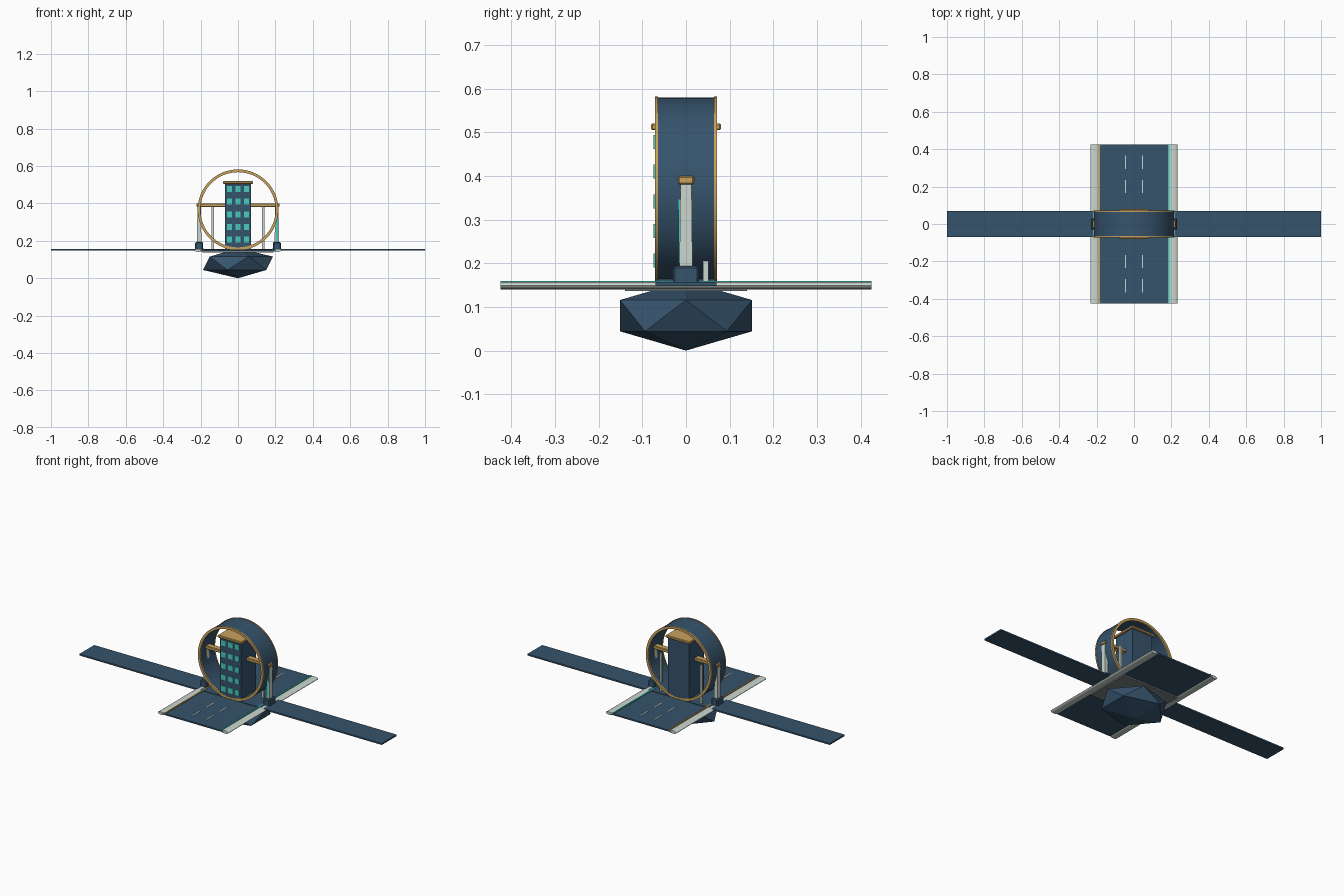
import bpy, bmesh, math
from mathutils import Matrix

if "Cube" in bpy.data.objects:
    bpy.data.objects.remove(bpy.data.objects["Cube"])


def mat(name, rgb):
    m = bpy.data.materials.new(name)
    m.diffuse_color = (*rgb, 1)
    m.use_nodes = True
    m.node_tree.nodes["Principled BSDF"].inputs["Base Color"].default_value = m.diffuse_color
    return m


NAVY = mat("navy", (0.037, 0.088, 0.150))
GOLD = mat("gold", (0.580, 0.360, 0.110))
TEAL = mat("teal", (0.060, 0.610, 0.510))
PALE = mat("pale_grey", (0.600, 0.670, 0.620))
GREY = mat("mid_grey", (0.200, 0.230, 0.240))


def finish(name, bm, material, smooth=False):
    bmesh.ops.recalc_face_normals(bm, faces=bm.faces[:])
    me = bpy.data.meshes.new(name)
    bm.to_mesh(me)
    bm.free()
    me.materials.append(material)
    ob = bpy.data.objects.new(name, me)
    bpy.context.collection.objects.link(ob)
    if smooth:
        bpy.ops.object.select_all(action='DESELECT')
        ob.select_set(True)
        bpy.context.view_layer.objects.active = ob
        bpy.ops.object.shade_smooth_by_angle(angle=math.radians(35))
    return ob


def box(name, x, y, z, material, taper=1.0, bevel=0.0):
    """Box from (min, max) pairs; taper scales the top face about its centre."""
    bm = bmesh.new()
    bmesh.ops.create_cube(bm, size=1)
    cx, cy, cz = (sum(p) / 2 for p in (x, y, z))
    for v in bm.verts:
        k = taper if v.co.z > 0 else 1
        v.co = (cx + v.co.x * (x[1] - x[0]) * k,
                cy + v.co.y * (y[1] - y[0]) * k,
                cz + v.co.z * (z[1] - z[0]))
    if bevel:
        bmesh.ops.bevel(bm, geom=bm.edges[:], offset=bevel, segments=1, affect='EDGES')
    return finish(name, bm, material)


def ring(name, r_in, r_out, y0, y1, material, z=0.366, n=64):
    """Tube around the y axis."""
    bm = bmesh.new()
    pts = [(r_in, y0), (r_out, y0), (r_out, y1), (r_in, y1)]
    loops = []
    for i in range(n):
        a = 2 * math.pi * i / n
        loops.append([bm.verts.new((r * math.cos(a), y, z + r * math.sin(a))) for r, y in pts])
    for i in range(n):
        p, q = loops[i], loops[(i + 1) % n]
        for j in range(4):
            k = (j + 1) % 4
            bm.faces.new((p[j], p[k], q[k], q[j]))
    return finish(name, bm, material, True)


# faceted hull under the deck
bm = bmesh.new()
bmesh.ops.create_icosphere(bm, subdivisions=1, radius=1,
                           matrix=Matrix.Translation((0, 0, 0.08)) @ Matrix.Diagonal((0.209, 0.178, 0.08, 1)))
finish("hull", bm, NAVY)

# decks and wing
box("hull_plate", (-0.19, 0.19), (-0.14, 0.14), (0.137, 0.146), GREY)
box("deck", (-0.2, 0.2), (-0.425, 0.425), (0.145, 0.154), NAVY)
box("wing", (-1, 1), (-0.07, 0.07), (0.148, 0.157), NAVY)

# deck markings
box("left_deck_stripe", (-0.189, -0.181), (-0.425, 0.425), (0.153, 0.159), GOLD)
box("right_deck_stripe", (0.181, 0.189), (-0.425, 0.425), (0.153, 0.159), TEAL)
for x in (-0.045, 0.045):
    for y in (-0.33, -0.2, 0.2, 0.33):
        box("lane_dash", (x - 0.003, x + 0.003), (y - 0.035, y + 0.035), (0.153, 0.156), PALE)

# rounded pale rails along the deck edges
for s, side in ((-1, "left"), (1, "right")):
    bm = bmesh.new()
    bmesh.ops.create_cone(bm, cap_ends=True, segments=16, radius1=1, radius2=1, depth=0.85,
                          matrix=Matrix.Translation((s * 0.209, 0, 0.149))
                          @ Matrix.Diagonal((0.024, 1, 0.0085, 1))
                          @ Matrix.Rotation(math.pi / 2, 4, 'X'))
    finish(side + "_deck_rail", bm, PALE, True)

# big ring with gold rims
ring("ring_band", 0.203, 0.214, -0.066, 0.066, NAVY)
ring("front_rim", 0.201, 0.216, -0.071, -0.064, GOLD)
ring("back_rim", 0.201, 0.216, 0.064, 0.071, GOLD)

# tower, roof and front windows
box("tower", (-0.07, 0.07), (-0.07, 0.07), (0.155, 0.507), NAVY)
box("tower_roof", (-0.08, 0.08), (-0.08, 0.08), (0.505, 0.52), GOLD, bevel=0.003)
for x in (-0.046, 0, 0.046):
    for z in (0.206, 0.274, 0.342, 0.410, 0.478):
        box("window", (x - 0.014, x + 0.014), (-0.074, -0.069), (z - 0.016, z + 0.016), TEAL)

# arms, pillars and pillar bases on both sides
for s, side in ((-1, "left"), (1, "right")):
    def span(a, b):
        return tuple(sorted((s * a, s * b)))
    box(side + "_arm", span(0.06, 0.222), (-0.018, 0.018), (0.381, 0.4), GOLD, bevel=0.003)
    box(side + "_pillar", span(0.196, 0.219), (-0.015, 0.015), (0.19, 0.383), PALE, taper=0.85)
    box(side + "_pillar_base", span(0.187, 0.229), (-0.03, 0.03), (0.15, 0.194), NAVY, bevel=0.005)
    box(side + "_inner_post", span(0.129, 0.141), (0.039, 0.051), (0.15, 0.385), PALE)
box("pillar_light", (0.202, 0.213), (-0.0175, -0.011), (0.2, 0.375), TEAL)
